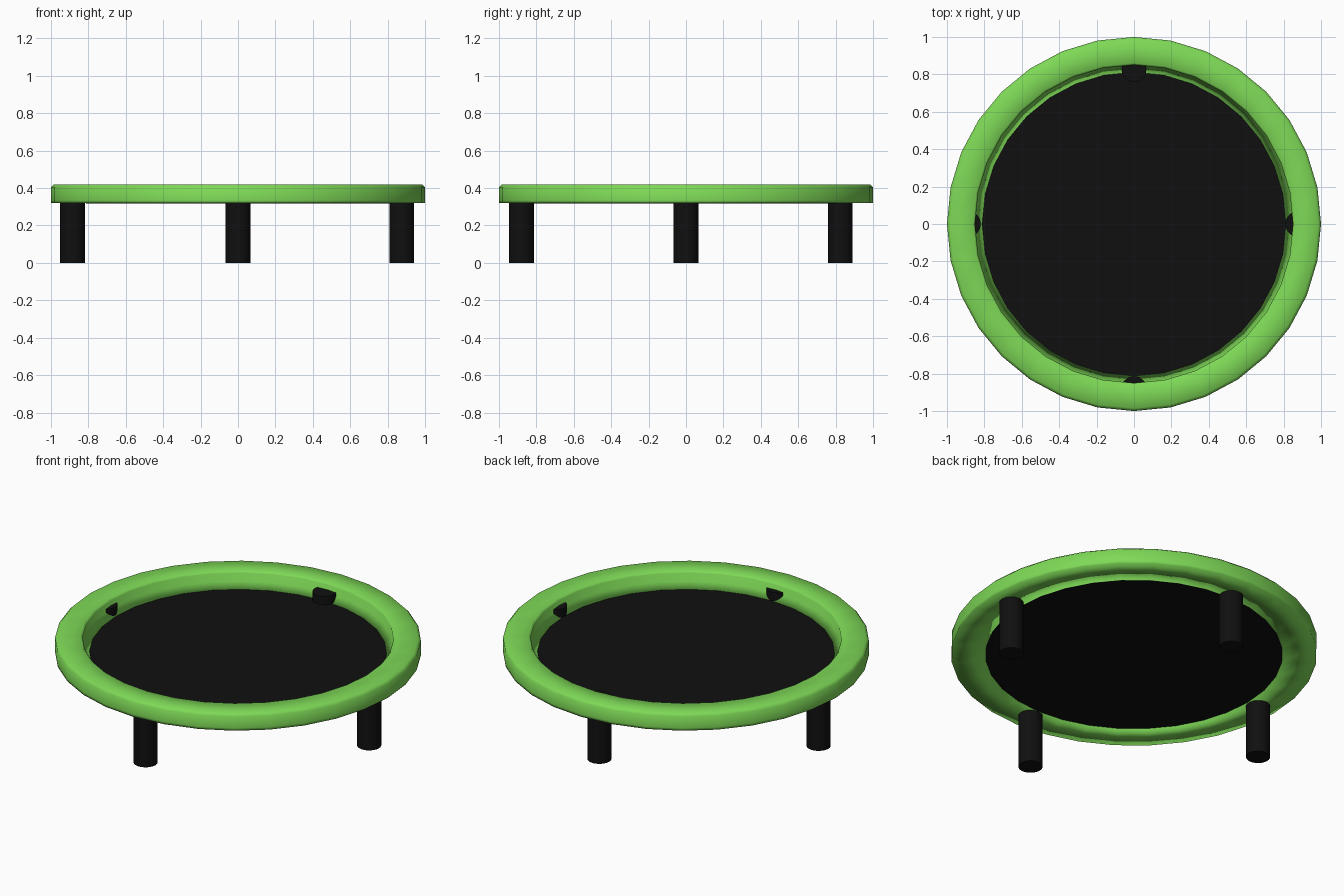
import bpy
import bmesh
import math
from mathutils import Matrix, Vector

cube = bpy.data.objects.get("Cube")
if cube:
    bpy.data.objects.remove(cube, do_unlink=True)


def make_material(name, rgb):
    mat = bpy.data.materials.new(name)
    mat.use_nodes = True
    color = (*rgb, 1.0)
    mat.diffuse_color = color
    bsdf = mat.node_tree.nodes["Principled BSDF"]
    bsdf.inputs["Base Color"].default_value = color
    bsdf.inputs["Roughness"].default_value = 0.6
    return mat


def add_object(name, bm, mat):
    bmesh.ops.recalc_face_normals(bm, faces=bm.faces)
    mesh = bpy.data.meshes.new(name)
    bm.to_mesh(mesh)
    bm.free()
    mesh.materials.append(mat)
    obj = bpy.data.objects.new(name, mesh)
    bpy.context.collection.objects.link(obj)
    return obj


def smooth(obj, angle=None):
    bpy.ops.object.select_all(action="DESELECT")
    obj.select_set(True)
    bpy.context.view_layer.objects.active = obj
    if angle is None:
        bpy.ops.object.shade_smooth()
    else:
        bpy.ops.object.shade_smooth_by_angle(angle=math.radians(angle))


def add_cylinder(name, radius, bottom, top, x, y, mat, sides=32):
    bm = bmesh.new()
    centre = Matrix.Translation((x, y, (bottom + top) / 2))
    bmesh.ops.create_cone(bm, cap_ends=True, segments=sides, radius1=radius,
                          radius2=radius, depth=top - bottom, matrix=centre)
    obj = add_object(name, bm, mat)
    smooth(obj, 40)
    return obj


green = make_material("bright green", (0.209, 0.694, 0.095))
black = make_material("black", (0.005, 0.005, 0.005))

# Padded rim: closed profile (radius, height) turned around the z axis
profile = [(0.81, 0.32), (0.85, 0.36), (0.85, 0.41), (0.86, 0.42),
           (0.985, 0.42), (1.0, 0.405), (1.0, 0.335), (1.0, 0.32)]
bm = bmesh.new()
points = [bm.verts.new(Vector((r, 0, z))) for r, z in profile]
edges = [bm.edges.new((a, b)) for a, b in zip(points, points[1:] + points[:1])]
bmesh.ops.spin(bm, geom=points + edges, cent=(0, 0, 0), axis=(0, 0, 1),
               angle=math.tau, steps=32, use_merge=True)
bmesh.ops.remove_doubles(bm, verts=bm.verts, dist=0.0001)
rim = add_object("padded_rim", bm, green)
smooth(rim)

# Jumping mat
add_cylinder("jumping_mat", 0.812, 0.318, 0.328, 0, 0, black)

# Four legs, with tops showing just inside the rim
legs = {"front_leg": (0, -0.88), "back_leg": (0, 0.825),
        "left_leg": (0.875, 0), "right_leg": (-0.885, 0)}
for name, (x, y) in legs.items():
    add_cylinder(name, 0.066, 0, 0.38, x, y, black)
